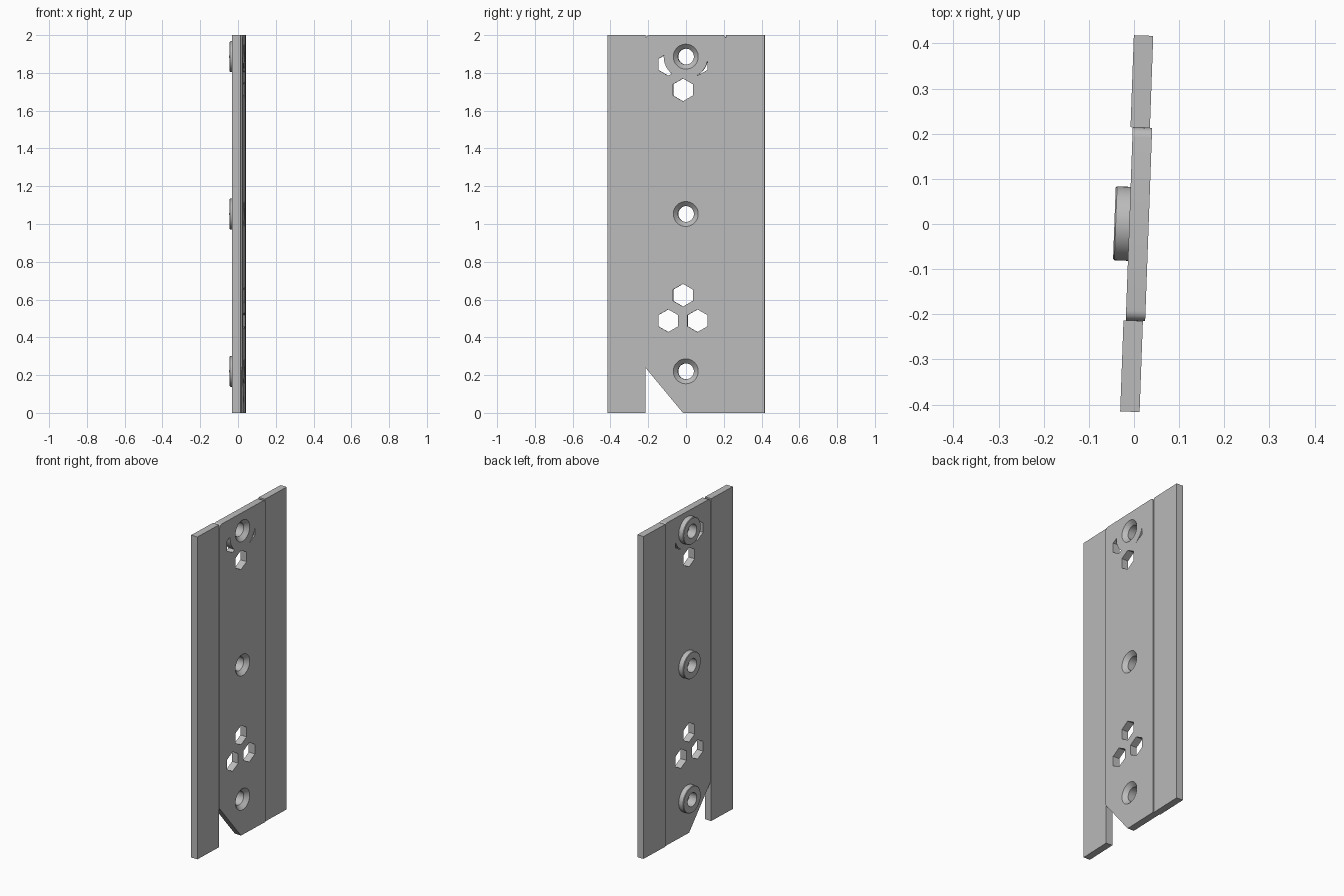
import bpy, bmesh, math
from mathutils import Matrix

if "Cube" in bpy.data.objects:
    bpy.data.objects.remove(bpy.data.objects["Cube"])

TILT = Matrix.Rotation(-0.0363, 4, 'Z')
grey = bpy.data.materials.new("plain grey")
grey.diffuse_color = (0.5, 0.5, 0.5, 1)
grey.use_nodes = True
grey.node_tree.nodes["Principled BSDF"].inputs["Base Color"].default_value = grey.diffuse_color


def finish(bm, name):
    bmesh.ops.recalc_face_normals(bm, faces=bm.faces[:])
    me = bpy.data.meshes.new(name)
    bm.to_mesh(me)
    bm.free()
    me.materials.append(grey)
    ob = bpy.data.objects.new(name, me)
    bpy.context.collection.objects.link(ob)
    return ob


def slab(name, outline, x0, x1):
    """Extrude a (y, z) outline from x0 to x1."""
    bm = bmesh.new()
    a = [bm.verts.new((x0, y, z)) for y, z in outline]
    b = [bm.verts.new((x1, y, z)) for y, z in outline]
    bm.faces.new(a)
    bm.faces.new(b[::-1])
    n = len(a)
    for i in range(n):
        j = (i + 1) % n
        bm.faces.new((a[i], a[j], b[j], b[i]))
    return finish(bm, name)


def turned(name, profile, z, n=48):
    """Solid turned about the x direction at height z, from (x, radius) points."""
    bm = bmesh.new()
    rings = [[bm.verts.new((x, r * math.cos(2 * math.pi * i / n),
                            z + r * math.sin(2 * math.pi * i / n)))
              for i in range(n)] for x, r in profile]
    for a, b in zip(rings, rings[1:]):
        for i in range(n):
            j = (i + 1) % n
            bm.faces.new((a[i], a[j], b[j], b[i]))
    bm.faces.new(rings[0])
    bm.faces.new(rings[-1])
    return finish(bm, name)


def combine(ob, tool, operation):
    mod = ob.modifiers.new("cut", 'BOOLEAN')
    mod.object, mod.operation, mod.solver = tool, operation, 'EXACT'
    bpy.context.view_layer.objects.active = ob
    bpy.ops.object.modifier_apply(modifier=mod.name)
    bpy.data.objects.remove(tool, do_unlink=True)


def arc(cy, cz, r, a0, a1, n=6):
    return [(cy + r * math.cos(math.radians(a0 + (a1 - a0) * i / n)),
             cz + r * math.sin(math.radians(a0 + (a1 - a0) * i / n)))
            for i in range(n + 1)]


# Middle panel: rounded top corners, slanted cut at the lower front corner
W, R = 0.214, 0.022
BACK, FACE = -0.0105, 0.0325
outline = ([(-0.015, 0), (W, 0)] + arc(W - R, 2 - R, R, 0, 90)
           + arc(-W + R, 2 - R, R, 90, 180) + [(-W, 0.24)])
panel = slab("middle_panel", outline, BACK, FACE)

# Hexagonal openings; the upper pair stops at a round land about the top screw
SCREWS = (0.22, 1.053, 1.886)
for y, z in ((-0.015, 0.623), (-0.093, 0.488), (0.062, 0.488),
             (-0.015, 1.71), (-0.093, 1.845), (0.062, 1.845)):
    tool = slab("hex_cutter", arc(y, z, 0.06, 90, 390, 5), -0.1, 0.1)
    if z > 1.8:
        land = turned("land", [(-0.2, 0.117), (0.2, 0.117)], SCREWS[2])
        combine(tool, land, 'DIFFERENCE')
    combine(panel, tool, 'DIFFERENCE')

# Round bosses on the back, with countersunk screw holes
for z in SCREWS:
    boss = turned("boss", [(-0.0435, 0.079), (-0.0405, 0.082), (0.005, 0.082)], z)
    combine(panel, boss, 'UNION')
    hole = turned("hole", [(-0.1, 0.042), (FACE - 0.024, 0.042),
                           (FACE, 0.066), (FACE + 0.01, 0.076)], z)
    combine(panel, hole, 'DIFFERENCE')

# Side strips, set slightly back from the panel
strips = [slab(name, [(a, 0), (b, 0), (b, 2), (a, 2)], -0.0155, 0.0275)
          for name, a, b in (("front_strip", -0.416, -W), ("rear_strip", W, 0.418))]

# Tilt everything and smooth the round parts
for ob in [panel] + strips:
    ob.data.transform(TILT)
    bpy.ops.object.select_all(action='DESELECT')
    ob.select_set(True)
    bpy.context.view_layer.objects.active = ob
    bpy.ops.object.shade_smooth_by_angle(angle=math.radians(30))
